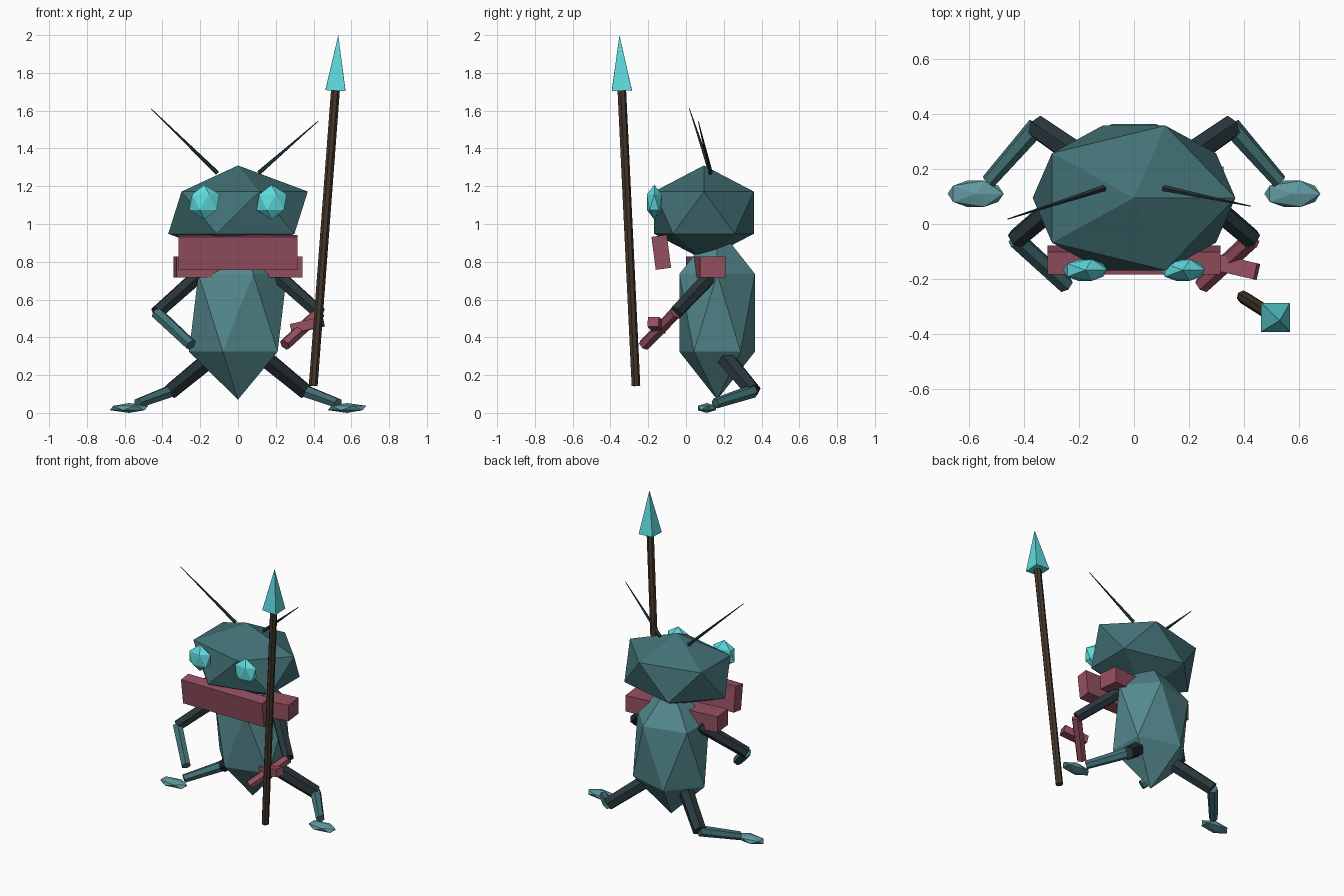
import bpy
from math import radians
from mathutils import Vector

if "Cube" in bpy.data.objects:
    bpy.data.objects.remove(bpy.data.objects["Cube"])


def material(name, color):
    m = bpy.data.materials.new(name)
    m.diffuse_color = (*color, 1)
    m.use_nodes = True
    m.node_tree.nodes["Principled BSDF"].inputs["Base Color"].default_value = m.diffuse_color
    return m


SHELL = material("shell", (0.055, 0.165, 0.18))
BELLY = material("belly", (0.09, 0.25, 0.27))
PALE = material("pale", (0.12, 0.32, 0.35))
GLOW = material("glow", (0.11, 0.70, 0.72))
CLOTH = material("cloth", (0.30, 0.08, 0.115))
DARK = material("dark", (0.022, 0.038, 0.045))
WOOD = material("wood", (0.06, 0.04, 0.026))


def finish(name, mat):
    ob = bpy.context.object
    ob.name = name
    ob.data.materials.append(mat)
    return ob


def gem(name, loc, radii, mat):
    """Faceted 20-sided lump."""
    bpy.ops.mesh.primitive_ico_sphere_add(subdivisions=1, radius=1, location=loc)
    ob = finish(name, mat)
    ob.scale = radii
    return ob


def rod(name, a, b, r1, r2, mat, sides=6, roll=0):
    """Tapered prism from point a to point b."""
    a, b = Vector(a), Vector(b)
    d = b - a
    bpy.ops.mesh.primitive_cone_add(vertices=sides, radius1=r1, radius2=r2,
                                    depth=d.length, location=(a + b) / 2)
    ob = finish(name, mat)
    ob.rotation_mode = 'QUATERNION'
    spin = Vector((0, 0, 1)).rotation_difference(d)
    ob.rotation_quaternion = spin @ Vector((0, 0, 1)).rotation_difference(Vector((0, 0, 1)))
    return ob


def box(name, loc, size, rot, mat):
    bpy.ops.mesh.primitive_cube_add(size=1, location=loc,
                                    rotation=[radians(a) for a in rot])
    ob = finish(name, mat)
    ob.scale = size
    return ob


# Head and body
gem("head", (0, 0.095, 1.06), (0.413, 0.31, 0.25), SHELL)
gem("body", (0, 0.165, 0.53), (0.29, 0.235, 0.46), BELLY)

# Scarf: tilted front band and a plank round the neck
box("scarf_front", (0, -0.131, 0.85), (0.63, 0.082, 0.176), (7.5, 0, 0), CLOTH)
box("scarf_wrap", (0, 0.105, 0.772), (0.67, 0.136, 0.112), (0, 0, 6.3), CLOTH)

# Paired parts: eyes, arms, legs, feet
for side, s in (("left", -1), ("right", 1)):
    gem(f"eye_{side}", (s * 0.178, -0.168, 1.116), (0.09, 0.046, 0.092), GLOW)

    elbow = (s * 0.43, -0.055, 0.53)
    rod(f"upper_arm_{side}", (s * 0.20, 0.14, 0.735), elbow, 0.042, 0.038, DARK)
    rod(f"forearm_{side}", elbow, (s * 0.248, -0.222, 0.36), 0.034, 0.032,
        CLOTH if s > 0 else SHELL)

    knee = (s * 0.355, 0.355, 0.115)
    rod(f"thigh_{side}", (s * 0.13, 0.20, 0.30), knee, 0.05, 0.045, DARK)
    rod(f"shin_{side}", knee, (s * 0.53, 0.155, 0.05), 0.036, 0.028, SHELL)
    gem(f"foot_{side}", (s * 0.577, 0.11, 0.026), (0.114, 0.056, 0.026), PALE)

# Antennae of slightly different lengths
rod("antenna_left", (-0.11, 0.13, 1.27), (-0.46, 0.018, 1.61), 0.012, 0.002, DARK, 5)
rod("antenna_right", (0.11, 0.13, 1.27), (0.425, 0.065, 1.545), 0.012, 0.002, DARK, 5)

# Wrist wrap on the spear arm
box("wrist_wrap", (0.367, -0.155, 0.464), (0.17, 0.06, 0.052), (0, -13, -13), CLOTH)

# Spear: shaft and square tip
rod("spear_shaft", (0.398, -0.266, 0.143), (0.516, -0.341, 1.71), 0.024, 0.024, WOOD, 7)
tip = rod("spear_tip", (0.516, -0.34, 1.708), (0.531, -0.352, 2.0), 0.075, 0, GLOW, 4)
# Turn the four-sided tip so its flat faces point along the axes
for v in tip.data.vertices:
    x, y, z = v.co
    v.co = ((x - y) * 0.7071, (x + y) * 0.7071, z)
